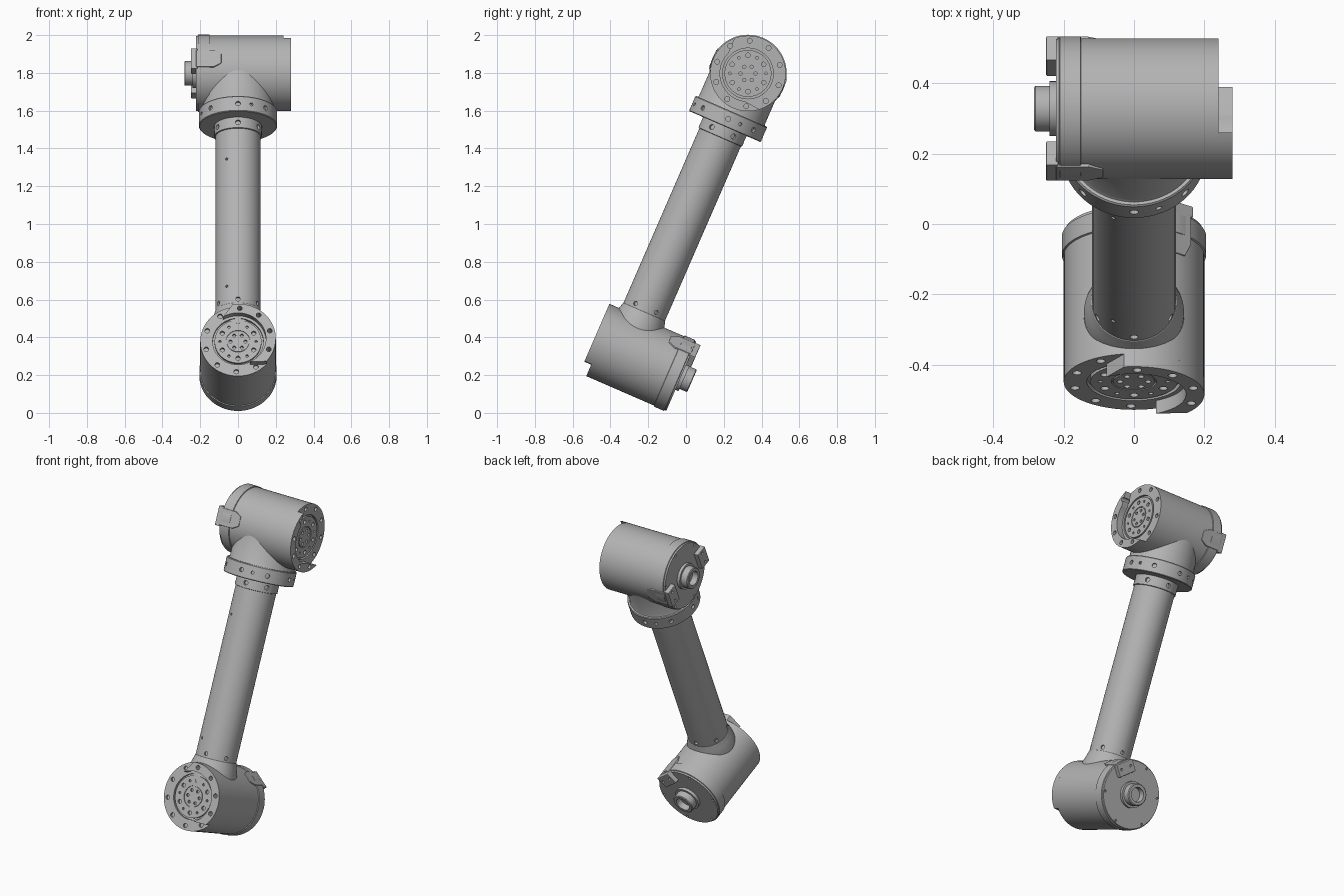
import bpy, bmesh
from math import radians, sin, cos, pi
from mathutils import Matrix, Vector

cube = bpy.data.objects.get("Cube")
if cube:
    bpy.data.objects.remove(cube)

grey = bpy.data.materials.new("machined_grey")
grey.use_nodes = True
grey.diffuse_color = (0.45, 0.45, 0.45, 1)
grey.node_tree.nodes["Principled BSDF"].inputs["Base Color"].default_value = (0.45, 0.45, 0.45, 1)

# Frames: the arm leans back; u runs along it, v runs across it
TILT = radians(23.5)
U = Vector((0, sin(TILT), cos(TILT)))
V = Vector((0, cos(TILT), -sin(TILT)))
X = Vector((1, 0, 0))


def frame(x, y, z, origin):
    m = Matrix((x, y, z)).transposed().to_4x4()
    m.translation = origin
    return m


ARM = frame(X, V, U, V * -0.416)
LOWER = frame(X, U, -V, U * 0.168 - V * 0.322)
UPPER = frame(Vector((0, 1, 0)), Vector((0, 0, 1)), X, Vector((0, 0.328, 1.797)))


def make(name, bm, matrix):
    bmesh.ops.recalc_face_normals(bm, faces=bm.faces)
    me = bpy.data.meshes.new(name)
    bm.to_mesh(me)
    bm.free()
    me.materials.append(grey)
    ob = bpy.data.objects.new(name, me)
    ob.matrix_world = matrix
    bpy.context.collection.objects.link(ob)
    return ob


def smooth(ob):
    bpy.ops.object.select_all(action='DESELECT')
    ob.select_set(True)
    bpy.context.view_layer.objects.active = ob
    bpy.ops.object.shade_smooth_by_angle(angle=radians(30))


def lathe(name, profile, matrix, steps=72):
    """Turn (radius, height) points about local z."""
    bm = bmesh.new()
    vs = [bm.verts.new((r, 0, h)) for r, h in profile]
    edges = [bm.edges.new(pair) for pair in zip(vs, vs[1:])]
    bmesh.ops.spin(bm, geom=vs + edges, axis=(0, 0, 1), cent=(0, 0, 0),
                   angle=2 * pi, steps=steps, use_merge=True)
    bmesh.ops.remove_doubles(bm, verts=bm.verts, dist=1e-5)
    return make(name, bm, matrix)


def prism(name, outline, h0, h1, matrix):
    """Extrude a local xy outline from h0 to h1."""
    bm = bmesh.new()
    face = bm.faces.new([bm.verts.new((x, y, h0)) for x, y in outline])
    top = bmesh.ops.extrude_face_region(bm, geom=[face])["geom"]
    bmesh.ops.translate(bm, vec=(0, 0, h1 - h0),
                        verts=[g for g in top if isinstance(g, bmesh.types.BMVert)])
    return make(name, bm, matrix)


def drill(obs, holes, matrix):
    """Cut round holes given as (placement, radius, depth)."""
    bm = bmesh.new()
    for place, r, depth in holes:
        bmesh.ops.create_cone(bm, cap_ends=True, segments=14, radius1=r,
                              radius2=r, depth=depth, matrix=place)
    cutter = make("hole_cutter", bm, matrix)
    cutter.hide_render = True
    for ob in obs:
        mod = ob.modifiers.new("holes", 'BOOLEAN')
        mod.operation, mod.solver, mod.object = 'DIFFERENCE', 'EXACT', cutter
        bpy.context.view_layer.update()
        graph = bpy.context.evaluated_depsgraph_get()
        cut = bpy.data.meshes.new_from_object(ob.evaluated_get(graph))
        ob.modifiers.clear()
        ob.data = cut
    bpy.data.objects.remove(cutter)


def axial(angle, radius, height):
    a = radians(angle)
    return Matrix.Translation((radius * cos(a), radius * sin(a), height))


def radial(angle, radius, height):
    return axial(angle, radius, height) @ Matrix.Rotation(radians(angle), 4, 'Z') \
        @ Matrix.Rotation(pi / 2, 4, 'Y')


def around(count, start=0):
    return [start + i * 360 / count for i in range(count)]


# Joint housing with end cap, hollow hub and grooved output face
HOUSING = [(0, -.245), (.043, -.245), (.043, -.284), (.06, -.284), (.065, -.28),
           (.065, -.24), (.078, -.24), (.078, -.222), (.198, -.222), (.2, -.213),
           (.205, -.211), (.205, -.152), (.2, -.15), (.2, .24), (.134, .24),
           (.134, .225), (.124, .225), (.124, .24), (.064, .24), (.064, .234),
           (.059, .234), (.059, .24), (0, .24)]


def joint(prefix, matrix, lip_start, lip_end, plugs):
    body = lathe(prefix + "_housing", HOUSING, matrix)

    # Raised crescent lip on part of the output face
    n = 36
    rim = [(.2, lip_start + (lip_end - lip_start) * i / n) for i in range(n + 1)]
    trim = 24
    inner = [(.148, lip_end - trim - (lip_end - lip_start - 2 * trim) * i / n)
             for i in range(n + 1)]
    outline = [(r * cos(radians(a)), r * sin(radians(a))) for r, a in rim + inner]
    lip = prism(prefix + "_face_lip", outline, .24, .28, matrix)

    # Bolt circles on the output face and the end cap
    holes = [(axial(a, .174, .27), .013, .09) for a in around(10, 15)]
    holes += [(axial(a, .096, .24), .012 if i % 2 else .007, .03)
              for i, a in enumerate(around(12))]
    holes += [(axial(a, .04, .24), .009, .03) for a in around(6)]
    holes += [(axial(a, .186, -.222), .007, .02) for a in around(6, lip_start + 10)]
    drill([body, lip], holes, matrix)
    smooth(body)
    smooth(lip)

    # Plug sockets set into the cap edge
    for i, angle in enumerate(plugs):
        turn = matrix @ Matrix.Rotation(radians(angle), 4, 'Z') \
            @ Matrix.Rotation(pi / 2, 4, 'Y')
        shape = [(.222, -.05), (.222, .05), (.13, .05), (.088, .028), (.088, -.028), (.13, -.05)]
        socket = prism(f"{prefix}_socket_{i + 1}", shape, .14, .203, turn)
        tab = prism(f"{prefix}_socket_tab_{i + 1}",
                    [(.25, -.058), (.25, .058), (.215, .058), (.215, -.058)],
                    .125, .2, turn)
        pins = [(Matrix.Translation((.25, y, .165)) @ Matrix.Rotation(pi / 2, 4, 'Y'),
                 .007, .02) for y in (-.035, .035)]
        drill([tab], pins, turn)
        for ob in (socket, tab):
            bevel = ob.modifiers.new("soft_edges", 'BEVEL')
            bevel.width, bevel.segments = .004, 2


joint("lower_joint", LOWER, 98, -41, [52])
joint("upper_joint", UPPER, 110, 288, [156.5, 336.5])

# Arm tube with flared foot and clamp ring
tube = lathe("arm_tube", [(0, .25), (.144, .25), (.142, .33), (.13, .37), (.122, .4),
                          (.12, .402), (.12, 1.41), (.126, 1.412), (.126, 1.475),
                          (0, 1.475)], ARM)
tube_holes = [(radial(a, .122, .425), .012, .03) for a in around(6, 30)]
tube_holes += [(radial(a, .126, 1.442), .014, .03) for a in around(6, 30)]
tube_holes += [(radial(240, .12, h), .007, .03) for h in (.505, 1.24)]
drill([tube], tube_holes, ARM)
smooth(tube)

# Collar and neck beneath the upper joint
collar = lathe("upper_collar", [(0, 1.472), (.203, 1.472), (.207, 1.476), (.207, 1.555),
                                (.203, 1.56), (.194, 1.56), (.19, 1.568), (.19, 1.775),
                                (0, 1.775)], ARM)
collar_holes = [(radial(a, .207, 1.516), .013, .03) for a in around(8, 30 - 30)]
collar_holes += [(radial(a, .207, 1.516), .009, .03) for a in around(4, 20)]
drill([collar], collar_holes, ARM)
smooth(collar)
